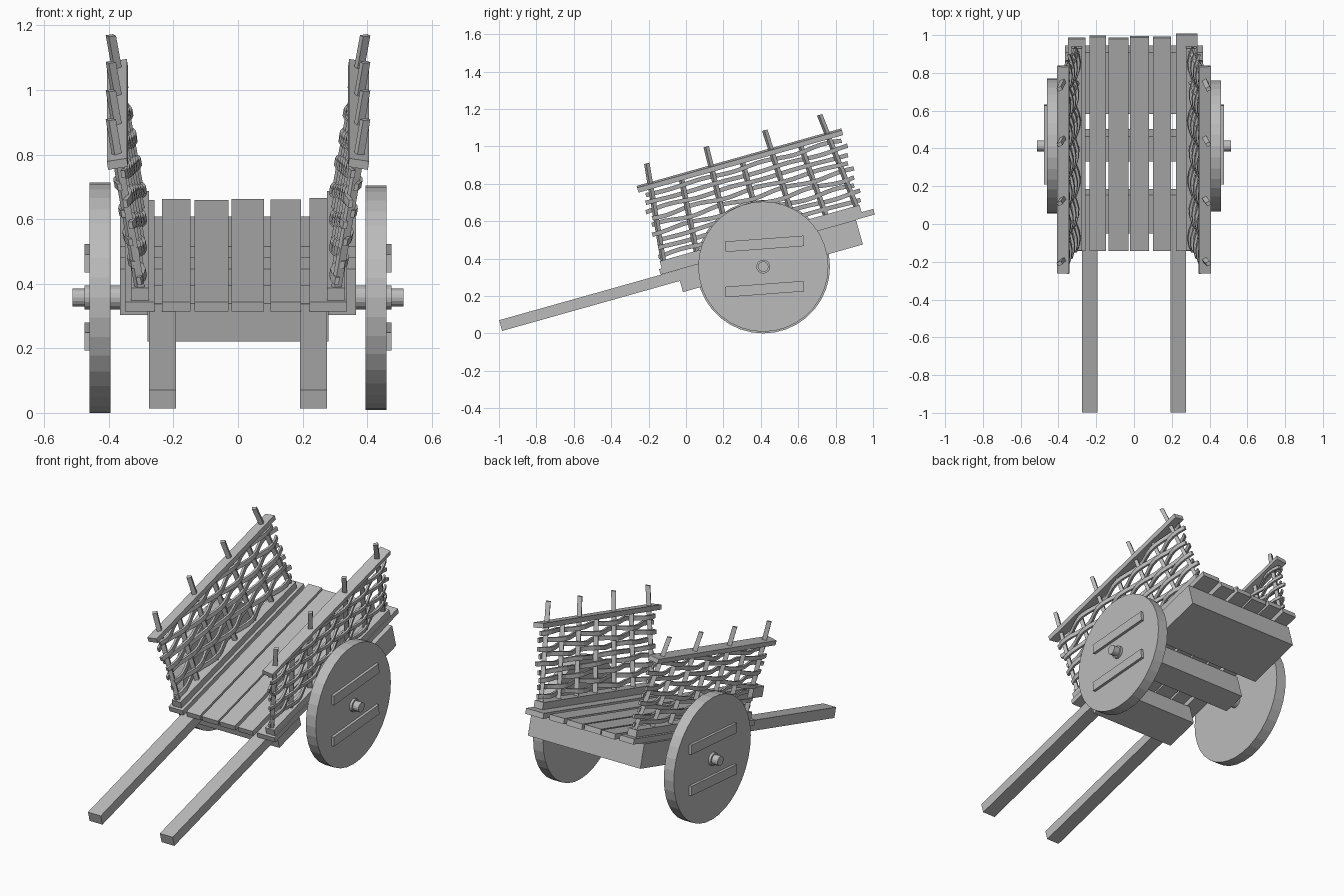
import bpy, bmesh, math
from mathutils import Matrix, Vector

if "Cube" in bpy.data.objects:
    bpy.data.objects.remove(bpy.data.objects["Cube"])

wood = bpy.data.materials.new("grey_wood")
wood.diffuse_color = (0.5, 0.5, 0.5, 1)
wood.use_nodes = True
wood.node_tree.nodes["Principled BSDF"].inputs["Base Color"].default_value = wood.diffuse_color

# Tilted cart frame: origin on the axle, y along the bed, z square to the bed
AXLE = Vector((0, 0.413, 0.357))
TILT = Matrix.Translation(AXLE) @ Matrix.Rotation(math.radians(15.7), 4, 'X')
LEVEL = Matrix.Translation(AXLE)


def finish(name, bm, frame):
    bmesh.ops.recalc_face_normals(bm, faces=bm.faces[:])
    mesh = bpy.data.meshes.new(name)
    bm.to_mesh(mesh)
    bm.free()
    mesh.materials.append(wood)
    ob = bpy.data.objects.new(name, mesh)
    bpy.context.collection.objects.link(ob)
    ob.matrix_world = frame
    return ob


def sweep(name, points, sx, sy, sz, frame=TILT):
    """Rectangular bar through points; sx, sy, sz give the section half sizes."""
    bm = bmesh.new()
    rings = []
    up = Vector((sx[0], sx[1], sx[2])) if not isinstance(sx, (int, float)) else None
    for p in points:
        p = Vector(p)
        rings.append([bm.verts.new(p + sy * a + sz * b)
                      for a, b in ((-1, -1), (1, -1), (1, 1), (-1, 1))])
    for r, s in zip(rings, rings[1:]):
        for i in range(4):
            j = (i + 1) % 4
            bm.faces.new((r[i], r[j], s[j], s[i]))
    bm.faces.new(rings[0])
    bm.faces.new(rings[-1])
    return finish(name, bm, frame)


def bar(name, points, half_a, half_b, frame=TILT):
    return sweep(name, points, 0, Vector(half_a), Vector(half_b), frame)


def box(name, x, y, z, frame=TILT):
    xm, zm = sum(x) / 2, sum(z) / 2
    return bar(name, [(xm, y[0], zm), (xm, y[1], zm)],
               ((x[1] - x[0]) / 2, 0, 0), (0, 0, (z[1] - z[0]) / 2), frame)


def disc(name, x0, x1, radius, sides):
    bm = bmesh.new()
    bmesh.ops.create_cone(bm, cap_ends=True, segments=sides, radius1=radius,
                          radius2=radius, depth=abs(x1 - x0))
    turn = Matrix.Translation(((x0 + x1) / 2, 0, 0)) @ Matrix.Rotation(math.pi / 2, 4, 'Y')
    bmesh.ops.transform(bm, matrix=turn, verts=bm.verts[:])
    return finish(name, bm, LEVEL)


# Bed planks: left edge, right edge, back end
planks = [(-0.35, -0.258, 0.628), (-0.235, -0.147, 0.638), (-0.135, -0.03, 0.628),
          (-0.02, 0.08, 0.636), (0.10, 0.195, 0.632), (0.222, 0.337, 0.65)]
for i, (a, b, end) in enumerate(planks):
    box(f"bed_plank_{i + 1}", (a, b), (-0.54, end), (0.107, 0.138))

# Cross beams under the bed
box("front_beam", (-0.28, 0.28), (-0.45, -0.24), (-0.015, 0.107))
box("axle_beam", (-0.365, 0.365), (-0.055, 0.083), (-0.04, 0.107))
box("back_beam", (-0.365, 0.365), (0.205, 0.545), (-0.03, 0.107))

# Axle
disc("axle", -0.475, 0.475, 0.037, 16)
disc("axle_pin", -0.513, 0.513, 0.028, 16)

STAKES = [-0.45, -0.285, -0.12, 0.043, 0.205, 0.358, 0.51]
W0, W1 = 0.16, 0.58          # foot and head height of the woven side


def side_point(side, u, w, out=0.0):
    """Point on the outward leaning side panel."""
    return (side * (0.302 + (w - W0) * 0.17 + out), u, w - out * 0.17)


for side, tag in ((-1, "left"), (1, "right")):
    # Shafts
    x = sorted((side * 0.192, side * 0.275))
    box(f"{tag}_shaft", x, (-1.437, -0.24), (0.047, 0.1065))

    # Wheel with two battens
    disc(f"{tag}_wheel", side * 0.395, side * 0.46, 0.357 if side < 0 else 0.348, 36)
    for z, part in ((0.122, "upper"), (-0.12, "lower")):
        c, s = math.cos(0.075), math.sin(0.075)
        mid = Vector((side * 0.466, 0.007, z))
        run = Vector((0, 0.21 * c, 0.21 * s))
        bar(f"{tag}_{part}_wheel_batten", [mid - run, mid + run],
            (0.01, 0, 0), (0, -0.028 * s, 0.028 * c), LEVEL)

    # Foot rail and leaning head rail of the side
    x = sorted((side * 0.275, side * 0.332))
    box(f"{tag}_foot_rail", x, (-0.525, 0.585), (0.138, 0.178))
    bar(f"{tag}_head_rail", [side_point(side, -0.535, W1), side_point(side, 0.602, W1)],
        (0.031, 0, -0.005 * side), (0.002 * side, 0, 0.0135))

    # Upright stakes, every other one standing above the head rail
    for i, u in enumerate(STAKES):
        top = 0.70 if i % 2 == 0 else 0.575
        foot = 0.03 + (u - 0.03) * 1.12
        end = foot + (u - foot) * (top - W0) / (0.70 - W0)
        bar(f"{tag}_stake_{i + 1}",
            [side_point(side, foot, W0), side_point(side, end, top)],
            (0.011, 0.006, 0), (-0.005, 0.009, 0))

    # Woven strips passing in front of and behind the stakes
    rows = 9
    for r in range(rows):
        w = 0.205 + r * 0.0415
        start, stop = -0.525 + 0.012 * (r % 3), 0.585 + 0.012 * ((r + 1) % 3)
        n = 28
        path = []
        for k in range(n + 1):
            u = start + (stop - start) * k / n
            phase = math.pi * (u + 0.45) / 0.16
            flip = 1 if r % 2 else -1
            path.append(side_point(side, u, w + 0.005 * math.sin(phase * 0.9 + r * 2.1),
                                   0.019 * flip * math.cos(phase)))
        bar(f"{tag}_woven_strip_{r + 1}", path,
            (0.0065, 0, 0), (0.002 * side, 0, 0.0115))
